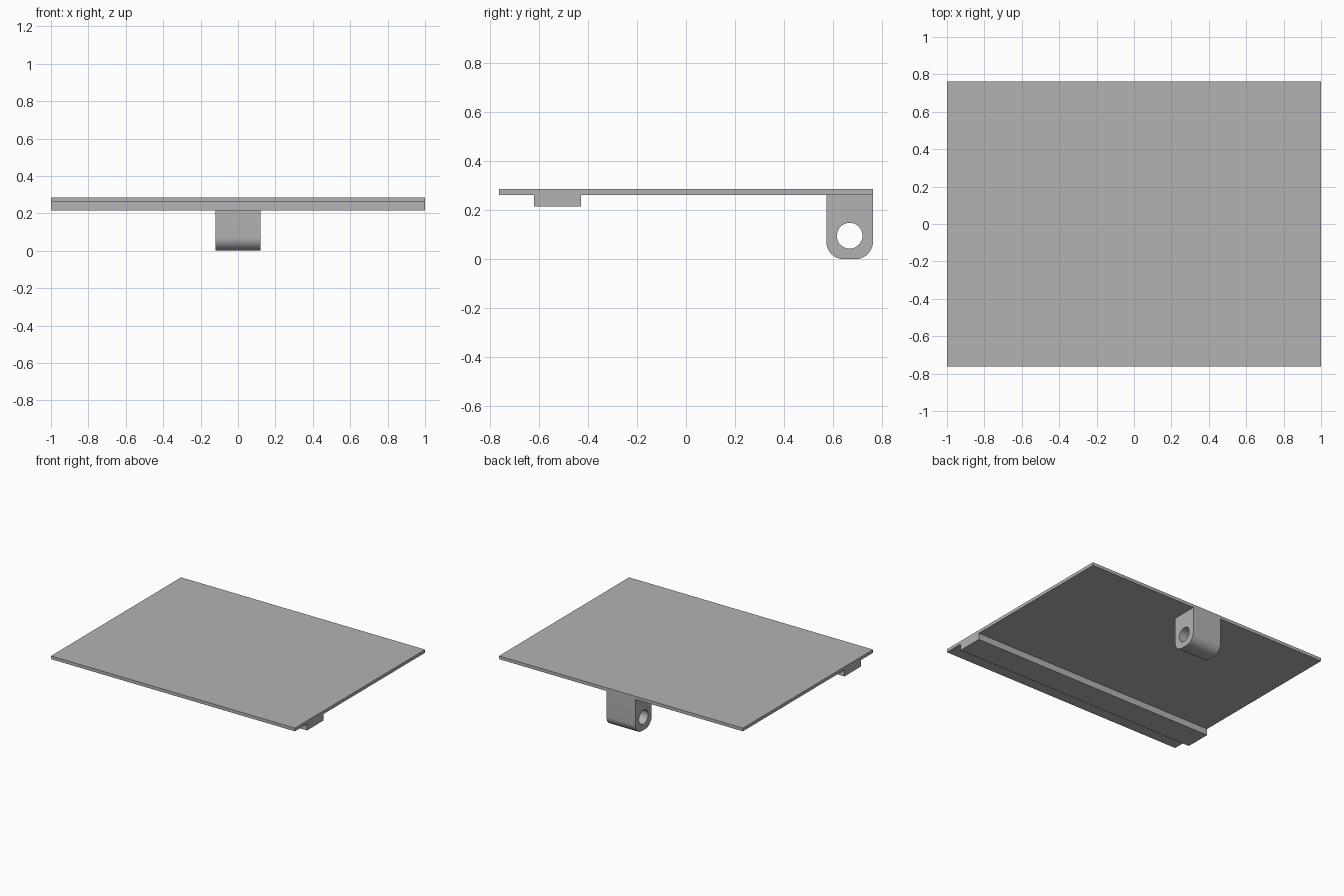
import bpy, bmesh
from math import sin, cos, pi
from mathutils import Vector

cube = bpy.data.objects.get("Cube")
if cube:
    bpy.data.objects.remove(cube)

U = 2 / 42  # one design unit, the plate is 42 units wide

grey = bpy.data.materials.new("plain grey")
grey.use_nodes = True
colour = (0.45, 0.45, 0.45, 1)
grey.diffuse_color = colour
grey.node_tree.nodes["Principled BSDF"].inputs["Base Color"].default_value = colour


def add_object(name, bm):
    bmesh.ops.recalc_face_normals(bm, faces=bm.faces)
    mesh = bpy.data.meshes.new(name)
    bm.to_mesh(mesh)
    bm.free()
    mesh.materials.append(grey)
    obj = bpy.data.objects.new(name, mesh)
    bpy.context.collection.objects.link(obj)
    return obj


def arc(cy, cz, radius, start, end, steps):
    angles = [start + (end - start) * i / steps for i in range(steps + 1)]
    return [(cy + radius * cos(a), cz + radius * sin(a)) for a in angles]


def extrude_profile(name, loops, width):
    """Fill closed (y, z) loops and extrude them along x, centred."""
    bm = bmesh.new()
    edges = []
    for loop in loops:
        verts = [bm.verts.new((-width / 2 * U, y * U, z * U)) for y, z in loop]
        edges += [bm.edges.new((a, b)) for a, b in zip(verts, verts[1:] + verts[:1])]
    bmesh.ops.triangle_fill(bm, edges=edges, use_beauty=True)
    new = bmesh.ops.extrude_face_region(bm, geom=bm.faces[:])["geom"]
    moved = [v for v in new if isinstance(v, bmesh.types.BMVert)]
    bmesh.ops.translate(bm, verts=moved, vec=Vector((width * U, 0, 0)))
    return add_object(name, bm)


def rectangle(y0, y1, z0, z1):
    return [(y0, z0), (y1, z0), (y1, z1), (y0, z1)]


# Flat top plate and the full-width rail beneath its front
extrude_profile("top_plate", [rectangle(-16, 16, 5.5, 6)], 42)
extrude_profile("front_rail", [rectangle(-13, -9, 4.5, 5.5)], 42)

# Hanging lug at the back: rounded lower corners and a through hole
R = 1.5
outline = ([(16, 5.5), (12, 5.5)]
           + arc(12 + R, R, R, pi, 1.5 * pi, 16)
           + arc(16 - R, R, R, 1.5 * pi, 2 * pi, 16))
hole = arc(14, 2, 1.1, 0, 2 * pi, 48)[:-1]
lug = extrude_profile("hinge_lug", [outline, hole], 5)

# Smooth the rounded walls, keep the edges sharp
bpy.ops.object.select_all(action="DESELECT")
lug.select_set(True)
bpy.context.view_layer.objects.active = lug
bpy.ops.object.shade_smooth_by_angle(angle=pi / 6)
